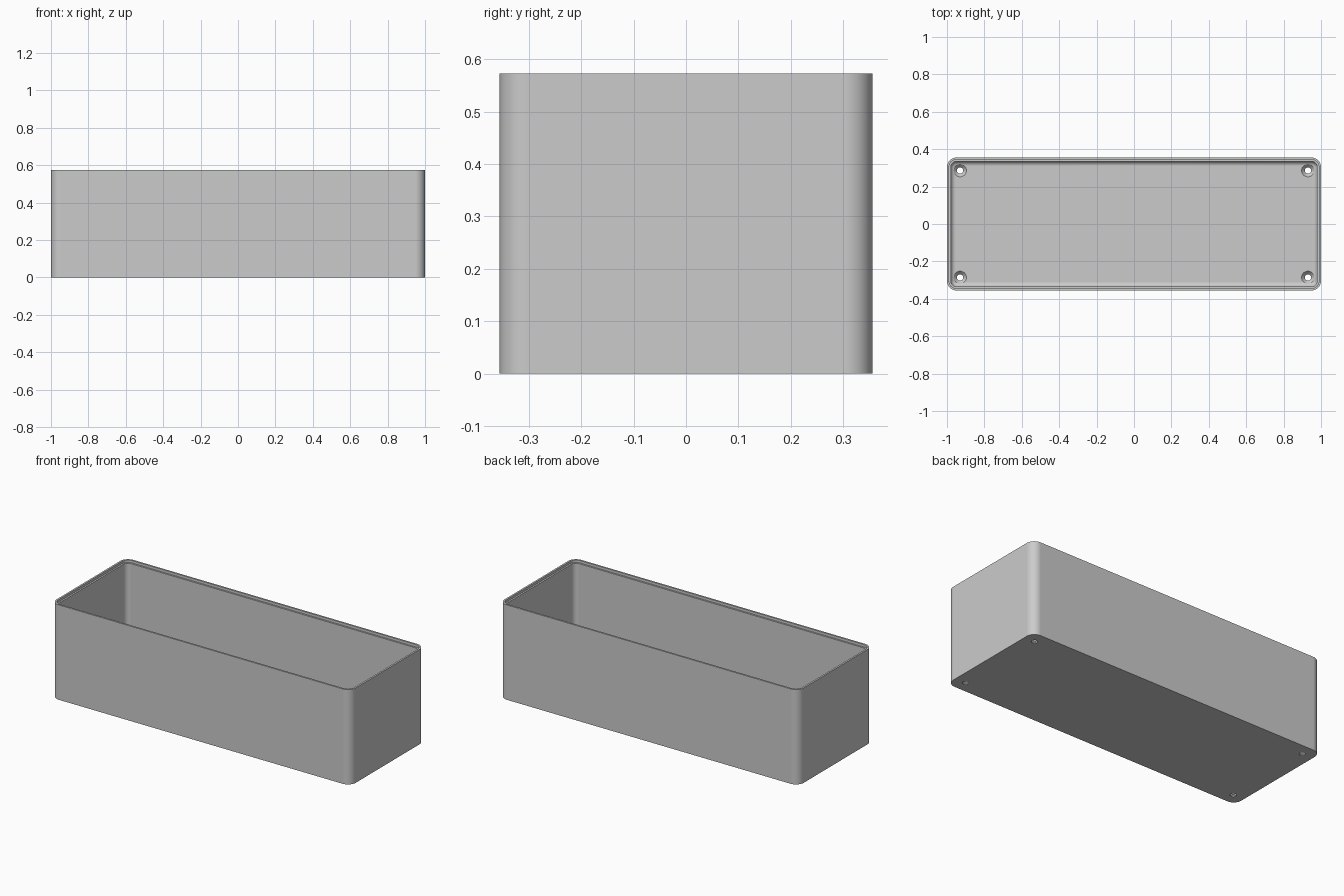
import bpy, bmesh, math
from mathutils import Matrix

cube = bpy.data.objects.get("Cube")
if cube:
    bpy.data.objects.remove(cube, do_unlink=True)

HALF_X, HALF_Y, HEIGHT = 1.0, 0.356, 0.573
RADIUS, WALL, FLOOR, FILLET = 0.052, 0.021, 0.025, 0.025
LIP_INSET, LIP_DEPTH = 0.011, 0.015
SEGMENTS = 10

grey = bpy.data.materials.new("plain grey")
grey.use_nodes = True
colour = (0.6, 0.6, 0.6, 1)
grey.diffuse_color = colour
grey.node_tree.nodes["Principled BSDF"].inputs["Base Color"].default_value = colour


def rounded_loop(bm, inset, z):
    """Ring of vertices around a rounded rectangle."""
    r = max(RADIUS - inset, 0.004)
    cx, cy = HALF_X - inset - r, HALF_Y - inset - r
    ring = []
    for corner, (sx, sy) in enumerate([(1, 1), (-1, 1), (-1, -1), (1, -1)]):
        for i in range(SEGMENTS + 1):
            a = (corner + i / SEGMENTS) * math.pi / 2
            ring.append(bm.verts.new((sx * cx + r * math.cos(a),
                                      sy * cy + r * math.sin(a), z)))
    return ring


# Wall section from the outer base, over the stepped rim, to the floor fillet
section = [(0, 0), (0, HEIGHT), (LIP_INSET, HEIGHT),
           (LIP_INSET, HEIGHT - LIP_DEPTH), (WALL, HEIGHT - LIP_DEPTH)]
for i in range(7):
    a = i / 6 * math.pi / 2
    section.append((WALL + FILLET * (1 - math.cos(a)),
                    FLOOR + FILLET * (1 - math.sin(a))))

bm = bmesh.new()
rings = [rounded_loop(bm, inset, z) for inset, z in section]
for low, high in zip(rings, rings[1:]):
    for i in range(len(low)):
        j = (i + 1) % len(low)
        bm.faces.new((low[i], low[j], high[j], high[i]))
bm.faces.new(rings[0][::-1])
bm.faces.new(rings[-1])
bmesh.ops.recalc_face_normals(bm, faces=bm.faces)
mesh = bpy.data.meshes.new("open_box")
bm.to_mesh(mesh)
bm.free()
mesh.materials.append(grey)
box = bpy.data.objects.new("open_box", mesh)
bpy.context.collection.objects.link(box)

# Countersunk screw holes through the floor, one in each corner
bm = bmesh.new()
hole = [(0.017, -0.02), (0.017, 0.006), (0.034, FLOOR), (0.034, FLOOR + 0.04)]
for x in (-0.93, 0.93):
    for y in (-0.286, 0.286):
        loops = [[bm.verts.new((x + r * math.cos(k * math.tau / 32),
                                y + r * math.sin(k * math.tau / 32), z))
                  for k in range(32)] for r, z in hole]
        for low, high in zip(loops, loops[1:]):
            for k in range(32):
                n = (k + 1) % 32
                bm.faces.new((low[k], low[n], high[n], high[k]))
        bm.faces.new(loops[0][::-1])
        bm.faces.new(loops[-1])
cutter_mesh = bpy.data.meshes.new("hole_cutter")
bm.to_mesh(cutter_mesh)
bm.free()
cutter_mesh.materials.append(grey)
cutter = bpy.data.objects.new("hole_cutter", cutter_mesh)
cutter.hide_render = True
bpy.context.collection.objects.link(cutter)

cut = box.modifiers.new("screw_holes", "BOOLEAN")
cut.operation = "DIFFERENCE"
cut.solver = "EXACT"
cut.object = cutter

# Bake the cut, then shade the rounded corners smoothly
bpy.ops.object.select_all(action="DESELECT")
box.select_set(True)
bpy.context.view_layer.objects.active = box
bpy.ops.object.modifier_apply(modifier=cut.name)
bpy.data.objects.remove(cutter, do_unlink=True)
bpy.ops.object.shade_smooth_by_angle(angle=math.radians(30))
weighted = box.modifiers.new("flat_panels", "WEIGHTED_NORMAL")
weighted.keep_sharp = True
